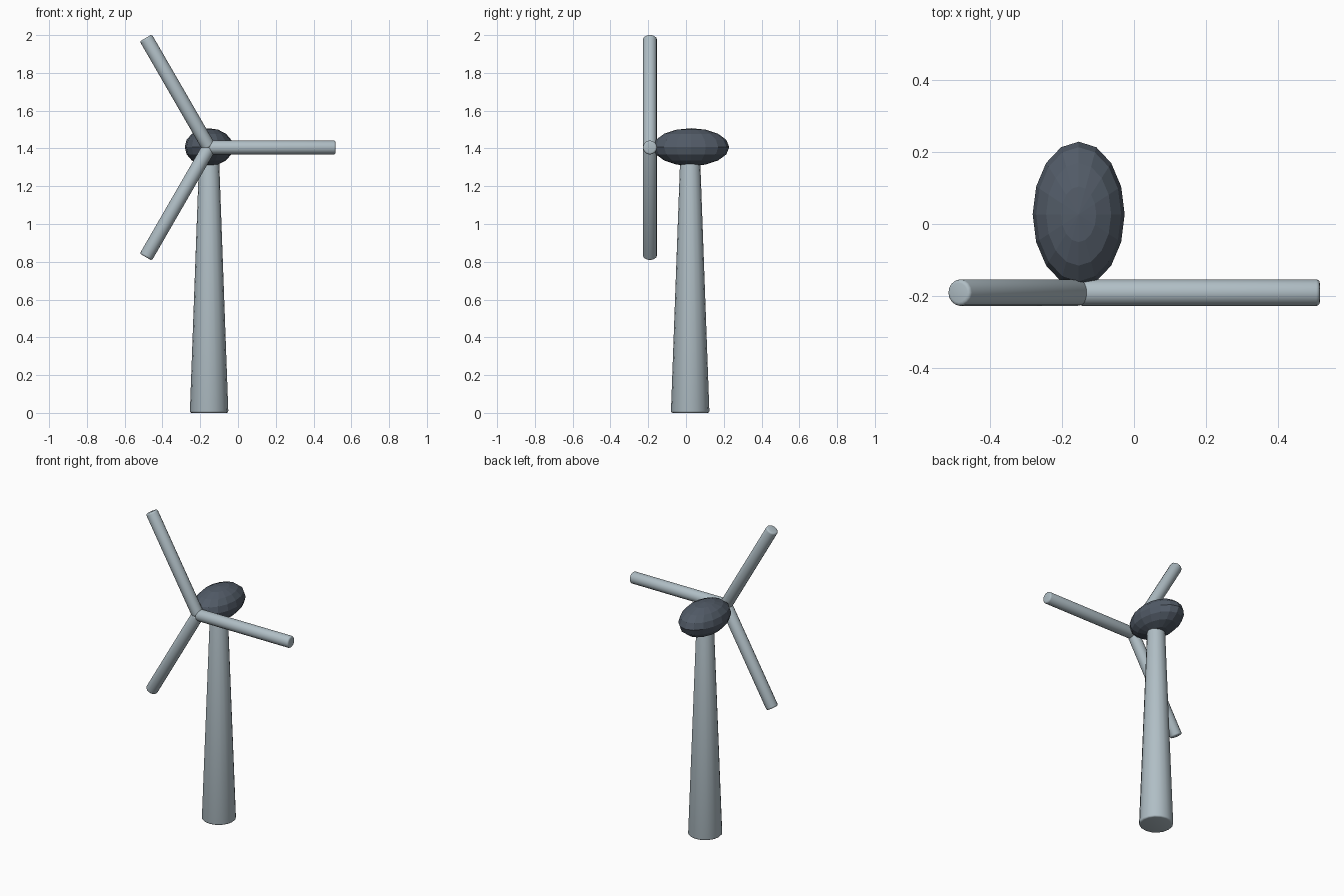
import bpy
import bmesh
import math
from mathutils import Matrix, Vector

if "Cube" in bpy.data.objects:
    bpy.data.objects.remove(bpy.data.objects["Cube"])


def flat_material(name, rgb):
    mat = bpy.data.materials.new(name)
    mat.diffuse_color = (*rgb, 1.0)
    mat.use_nodes = True
    mat.node_tree.nodes["Principled BSDF"].inputs["Base Color"].default_value = mat.diffuse_color
    return mat


pale_grey = flat_material("pale blue grey", (0.434, 0.515, 0.558))
dark_slate = flat_material("dark slate", (0.084, 0.105, 0.136))

AXIS_X = -0.153
HUB = Vector((AXIS_X, -0.191, 1.405))


def add_object(name, bm, mat):
    bmesh.ops.recalc_face_normals(bm, faces=bm.faces)
    mesh = bpy.data.meshes.new(name)
    bm.to_mesh(mesh)
    bm.free()
    mesh.materials.append(mat)
    obj = bpy.data.objects.new(name, mesh)
    bpy.context.collection.objects.link(obj)
    return obj


def rounded_rod(name, r_start, r_end, length, mat, place):
    """Tapered rod from the local origin along +z with rounded end rims."""
    bm = bmesh.new()
    bmesh.ops.create_cone(bm, cap_ends=True, segments=16, radius1=r_start,
                          radius2=r_end, depth=length,
                          matrix=Matrix.Translation((0, 0, length / 2)))
    rims = [e for e in bm.edges if e.calc_face_angle(0) > math.radians(60)]
    bmesh.ops.bevel(bm, geom=rims, offset=0.01, segments=3, profile=0.5,
                    affect='EDGES', clamp_overlap=True)
    bm.transform(place)
    obj = add_object(name, bm, mat)
    bpy.ops.object.select_all(action='DESELECT')
    obj.select_set(True)
    bpy.context.view_layer.objects.active = obj
    bpy.ops.object.shade_smooth_by_angle(angle=math.radians(35))
    return obj


# Tapered tower
rounded_rod("tower", 0.102, 0.051, 1.4, pale_grey,
            Matrix.Translation((AXIS_X, 0.022, 0)))

# Faceted egg-shaped housing on top of the tower
bm = bmesh.new()
bmesh.ops.create_uvsphere(bm, u_segments=16, v_segments=8, radius=1.0)
bm.transform(Matrix.Translation((AXIS_X - 0.001, 0.027, 1.407))
             @ Matrix.Diagonal((0.128, 0.202, 0.1, 1)))
add_object("housing", bm, dark_slate)

# Three rod blades meeting at the hub, one pointing sideways
for i in range(3):
    turn = Matrix.Rotation(math.radians(90 + 120 * i), 4, 'Y')
    rounded_rod(f"blade_{i + 1}", 0.037, 0.037, 0.67, pale_grey,
                Matrix.Translation(HUB) @ turn)
